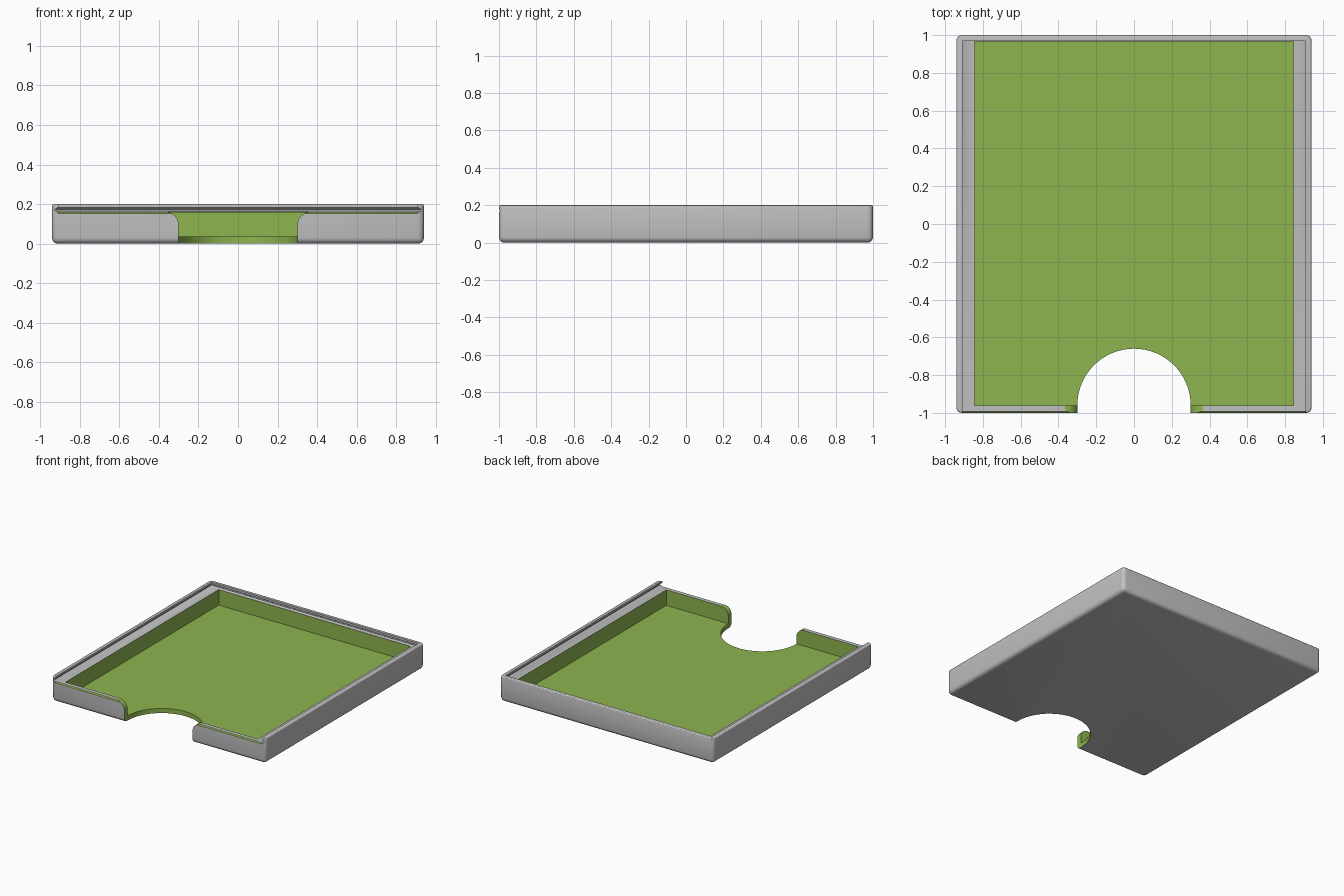
import bpy, bmesh, math

if "Cube" in bpy.data.objects:
    bpy.data.objects.remove(bpy.data.objects["Cube"])


def material(name, color):
    m = bpy.data.materials.new(name)
    m.diffuse_color = (*color, 1)
    m.use_nodes = True
    m.node_tree.nodes["Principled BSDF"].inputs["Base Color"].default_value = m.diffuse_color
    return m


MATS = [material("light grey", (0.53, 0.53, 0.53)),
        material("leaf green", (0.27, 0.46, 0.08))]


def finish(name, bm, index):
    bmesh.ops.recalc_face_normals(bm, faces=bm.faces)
    me = bpy.data.meshes.new(name)
    for m in MATS:
        me.materials.append(m)
    for f in bm.faces:
        f.material_index = index
    bm.to_mesh(me)
    bm.free()
    ob = bpy.data.objects.new(name, me)
    bpy.context.collection.objects.link(ob)
    return ob


def loft(rings):
    """Closed solid through rings that all have the same number of points."""
    bm = bmesh.new()
    vs = [[bm.verts.new(p) for p in r] for r in rings]
    for a, b in zip(vs, vs[1:]):
        for i in range(len(a)):
            j = (i + 1) % len(a)
            bm.faces.new((a[i], a[j], b[j], b[i]))
    bm.faces.new(vs[0])
    bm.faces.new(vs[-1])
    return bm


def rect(w, y0, y1, z):
    return [(-w, y0, z), (w, y0, z), (w, y1, z), (-w, y1, z)]


# Tray body: rounded corners and underside, finely rounded rim
bm = loft([rect(0.94, -1, 1, 0), rect(0.94, -1, 1, 0.2)])
soft = [e for e in bm.edges if min(v.co.z for v in e.verts) < 0.01]
bmesh.ops.bevel(bm, geom=soft, offset=0.03, segments=5, profile=0.5, affect='EDGES')
rim = [e for e in bm.edges if all(v.co.z > 0.199 for v in e.verts)]
bmesh.ops.bevel(bm, geom=rim, offset=0.01, segments=3, profile=0.5, affect='EDGES')
tray = finish("tray", bm, 0)

cutters = []

# Sliding lid channel, undercut on the sides and back, open at the front
channel = [(0.913, 0.16), (0.925, 0.166), (0.925, 0.174), (0.908, 0.184), (0.908, 0.25)]
cutters.append(finish("lid_channel", loft(
    [rect(w, -1.1, w + 0.062, z) for w, z in channel]), 0))

# Main cavity
cutters.append(finish("cavity", loft(
    [rect(0.845, -0.96, 0.965, 0.037), rect(0.845, -0.96, 0.965, 0.172)]), 1))

# Finger opening in the front wall, with rounded shoulders
R = 0.065
right = [(0.3, -0.1)] + [
    (0.3 + R - R * math.cos(a), 0.16 - R + R * math.sin(a))
    for a in (math.pi / 2 * i / 8 for i in range(9))] + [(0.3 + R, 0.25)]
outline = right + [(-x, z) for x, z in reversed(right)]
cutters.append(finish("wall_opening", loft(
    [[(x, y, z) for x, z in outline] for y in (-1.1, -0.955)]), 1))

# Round finger notch through the floor
circle = [(0.3 * math.cos(a), -0.96 + 0.3 * math.sin(a))
          for a in (2 * math.pi * i / 64 for i in range(64))]
cutters.append(finish("floor_notch", loft(
    [[(x, y, z) for x, y in circle] for z in (-0.1, 0.1)]), 1))

# Narrow chamfer along the top front edge
tri = [(-1.01, 0.142), (-0.982, 0.17), (-1.01, 0.17)]
cutters.append(finish("front_chamfer", loft(
    [[(x, y, z) for y, z in tri] for x in (-0.91, 0.91)]), 1))

# Cut the tray
bpy.context.view_layer.objects.active = tray
tray.select_set(True)
for c in cutters:
    mod = tray.modifiers.new(c.name, 'BOOLEAN')
    mod.operation = 'DIFFERENCE'
    mod.solver = 'EXACT'
    mod.object = c
    bpy.ops.object.modifier_apply(modifier=mod.name)
    bpy.data.objects.remove(c)

bpy.ops.object.shade_smooth_by_angle(angle=math.radians(30))
